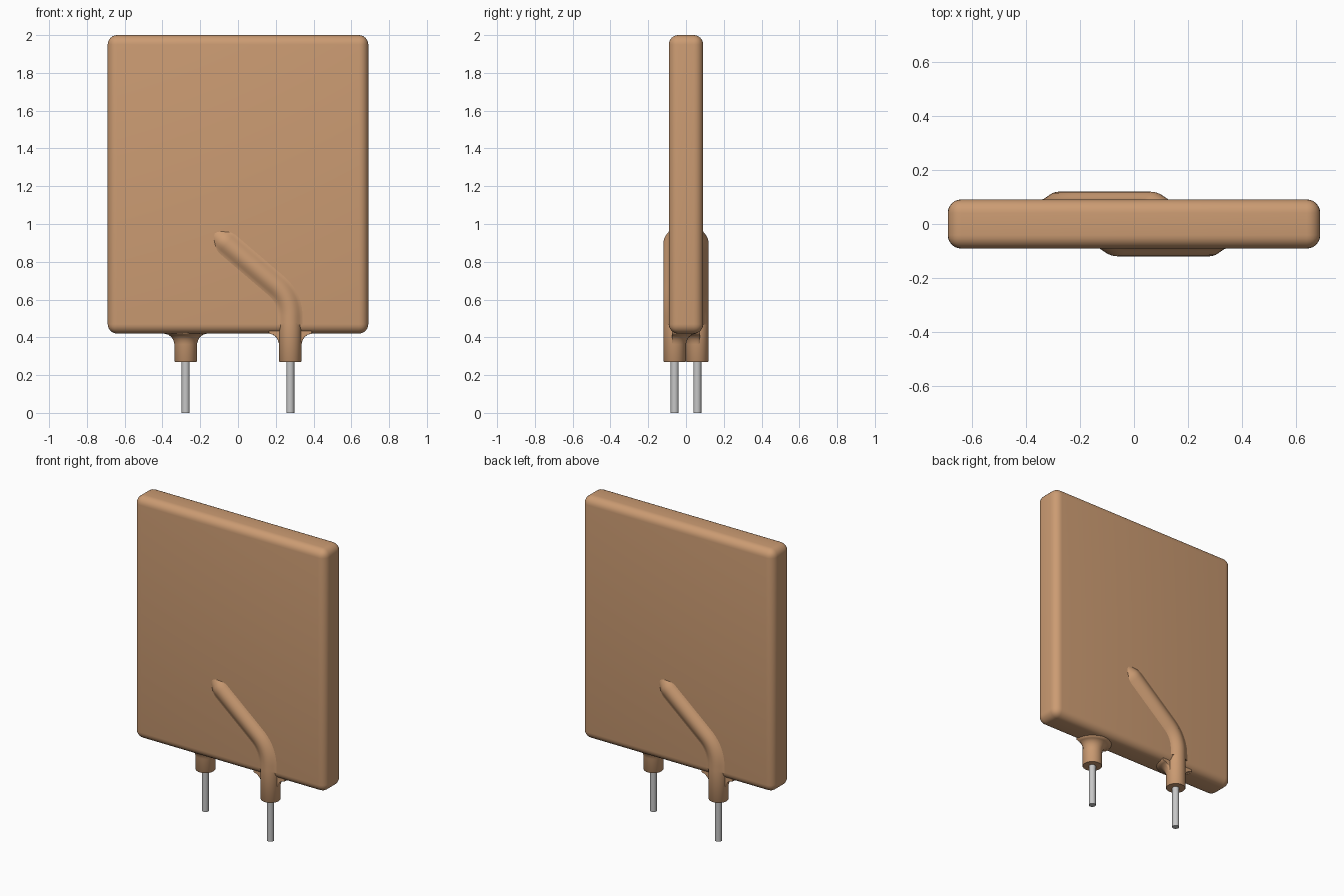
import bpy, bmesh, math
from mathutils import Vector, Matrix

if "Cube" in bpy.data.objects:
    bpy.data.objects.remove(bpy.data.objects["Cube"], do_unlink=True)


def material(name, color):
    m = bpy.data.materials.new(name)
    m.use_nodes = True
    m.diffuse_color = color
    m.node_tree.nodes["Principled BSDF"].inputs["Base Color"].default_value = color
    return m


COATING = material("tan coating", (0.60, 0.33, 0.17, 1))
METAL = material("tinned metal", (0.57, 0.57, 0.57, 1))
LEAD_X, LEAD_Y = 0.277, -0.06


def finish(bm, name, mat, angle=50):
    bmesh.ops.recalc_face_normals(bm, faces=bm.faces)
    me = bpy.data.meshes.new(name)
    bm.to_mesh(me)
    bm.free()
    me.materials.append(mat)
    ob = bpy.data.objects.new(name, me)
    bpy.context.collection.objects.link(ob)
    bpy.ops.object.select_all(action='DESELECT')
    ob.select_set(True)
    bpy.context.view_layer.objects.active = ob
    bpy.ops.object.shade_smooth_by_angle(angle=math.radians(angle))
    return ob


def loft(rings, closed):
    """Skin a list of point rings and cap both ends."""
    bm = bmesh.new()
    vs = [[bm.verts.new(p) for p in r] for r in rings]
    n = len(vs[0])
    for a, b in zip(vs, vs[1:]):
        for i in range(n if closed else n - 1):
            j = (i + 1) % n
            bm.faces.new((a[i], a[j], b[j], b[i]))
    bm.faces.new(vs[0])
    bm.faces.new(vs[-1])
    return bm


def turned(profile, y_min=-1.0, n=32):
    """Round part on the lead axis from (radius, height) pairs."""
    rings = []
    for r, z in profile:
        rings.append([(LEAD_X + r * math.cos(2 * math.pi * k / n),
                       max(LEAD_Y + r * math.sin(2 * math.pi * k / n), y_min), z)
                      for k in range(n)])
    return loft(rings, True)


def add_lead(side, spin):
    parts = []
    # Bare wire and coated sleeve
    parts.append(finish(turned([(0.021, 0.0), (0.021, 0.30)]), side + "_wire", METAL))
    parts.append(finish(turned([(0.057, 0.27), (0.06, 0.274), (0.06, 0.476)]),
                        side + "_sleeve", COATING))
    # Fillet where the sleeve meets the underside of the body
    parts.append(finish(turned([(0.058, 0.35), (0.0605, 0.368), (0.066, 0.386),
                                (0.076, 0.402), (0.092, 0.414), (0.115, 0.420),
                                (0.115, 0.435)], y_min=-0.075),
                        side + "_sleeve_fillet", COATING, 80))
    # Raised ridge of the bent lead under the coating
    half = [(0.078, -0.086), (0.066, -0.0905), (0.056, -0.094), (0.047, -0.1),
            (0.038, -0.1065), (0.026, -0.114), (0.013, -0.1186)]
    section = [(-s, y) for s, y in half] + [(0, -0.12)] + [(s, y) for s, y in reversed(half)]
    start, corner, bend_end = Vector((LEAD_X, 0.51)), Vector((LEAD_X, 0.61)), Vector((0.20, 0.675))
    path = [(Vector((LEAD_X, 0.468)), 0)]
    for k in range(11):
        t = k / 10
        path.append((start * (1 - t) ** 2 + corner * 2 * t * (1 - t) + bend_end * t * t, 0))
    run = Vector((-0.76, 0.65)).normalized()
    tip = Vector((-0.06, 0.897))
    path += [(tip, 0), (tip + run * 0.02, 0.002), (tip + run * 0.035, 0.007),
             (tip + run * 0.06, 0.020), (tip + run * 0.075, 0.027),
             (tip + run * 0.10, 0.034)]
    rings = []
    for i, (p, sink) in enumerate(path):
        d = (path[min(i + 1, len(path) - 1)][0] - path[max(i - 1, 0)][0]).normalized()
        across = Vector((d.y, -d.x))
        rings.append([(p.x + across.x * s, y + sink, p.y + across.y * s) for s, y in section])
    parts.append(finish(loft(rings, False), side + "_lead_ridge", COATING, 60))
    for ob in parts:
        ob.data.transform(Matrix.Rotation(spin, 4, 'Z'))


# Flat rounded body
bm = bmesh.new()
bmesh.ops.create_cube(bm, size=1, matrix=Matrix.Translation((0, 0, 1.21)) @
                      Matrix.Diagonal((1.38, 0.182, 1.58, 1)))
bmesh.ops.bevel(bm, geom=bm.edges[:], offset=0.05, segments=6, profile=0.5, affect='EDGES')
finish(bm, "body", COATING)

# Front lead, and the back lead turned half way round
add_lead("front", 0)
add_lead("back", math.pi)
